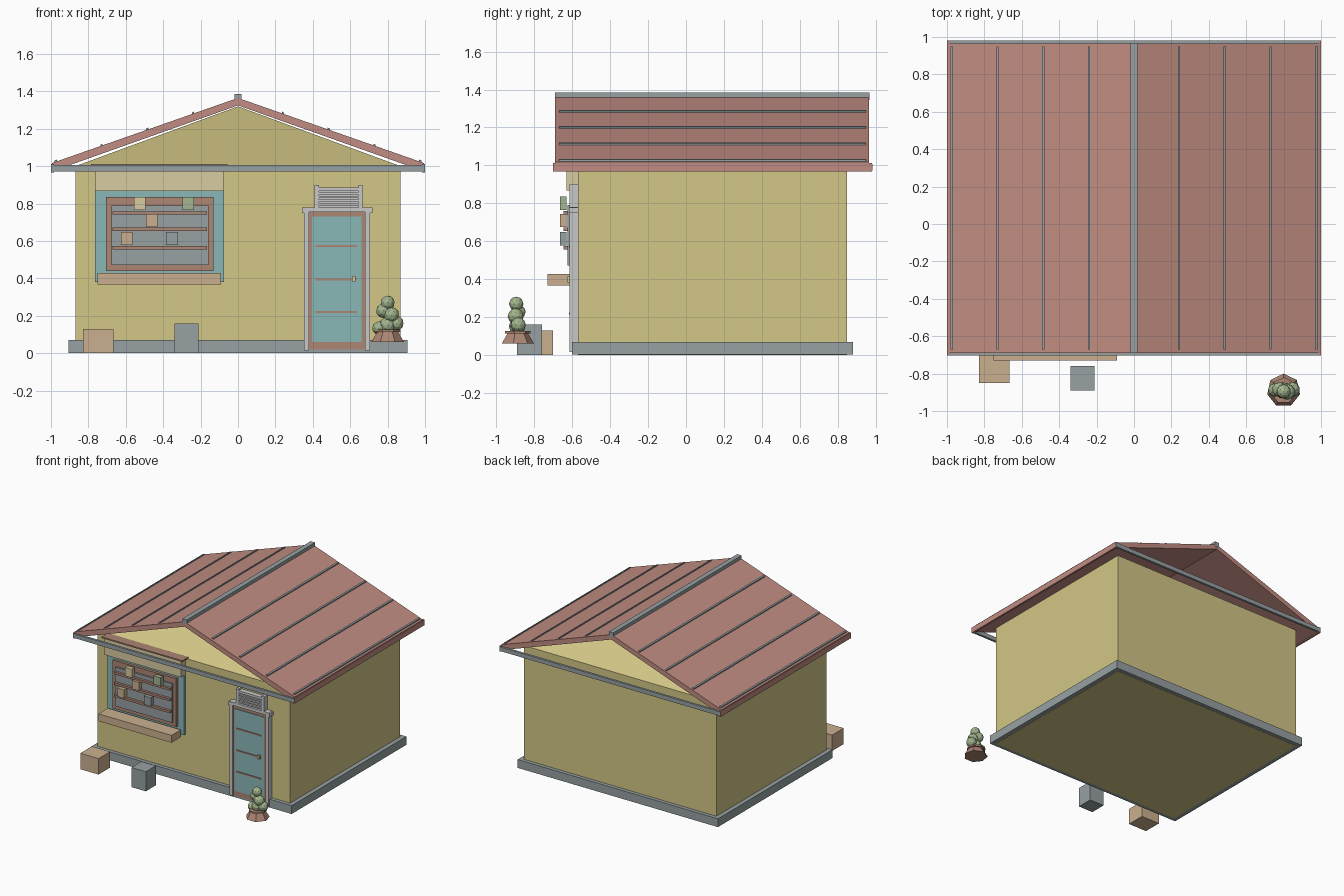
import bpy, bmesh, math
from mathutils import Matrix, Vector

if "Cube" in bpy.data.objects:
    bpy.data.objects.remove(bpy.data.objects["Cube"])


def mat(name, r, g, b):
    m = bpy.data.materials.new(name)
    lin = [((c / 255 + 0.055) / 1.055) ** 2.4 for c in (r, g, b)]
    m.diffuse_color = (*lin, 1)
    m.use_nodes = True
    m.node_tree.nodes["Principled BSDF"].inputs["Base Color"].default_value = m.diffuse_color
    return m


WALL = mat("yellow_plaster", 211, 199, 134)
ROOF = mat("red_roof", 192, 140, 130)
GREY = mat("blue_grey", 151, 161, 163)
TEAL = mat("teal_paint", 138, 183, 183)
TAN = mat("tan_wood", 203, 176, 143)
CREAM = mat("cream", 217, 204, 162)
PALE = mat("pale_trim", 200, 201, 200)
BROWN = mat("brown_wood", 172, 134, 116)
LEAF = mat("leaf_green", 163, 182, 142)


def finish(name, bm, material):
    bmesh.ops.recalc_face_normals(bm, faces=bm.faces)
    me = bpy.data.meshes.new(name)
    bm.to_mesh(me)
    bm.free()
    me.materials.append(material)
    ob = bpy.data.objects.new(name, me)
    bpy.context.collection.objects.link(ob)
    return ob


def prism(name, profile, y0, y1, material):
    """Extrude an xz profile along y."""
    bm = bmesh.new()
    f = bm.faces.new([bm.verts.new((x, y0, z)) for x, z in profile])
    r = bmesh.ops.extrude_face_region(bm, geom=[f])
    bmesh.ops.translate(bm, vec=(0, y1 - y0, 0),
                        verts=[v for v in r["geom"] if isinstance(v, bmesh.types.BMVert)])
    return finish(name, bm, material)


def box(name, x0, x1, y0, y1, z0, z1, material):
    return prism(name, [(x0, z0), (x1, z0), (x1, z1), (x0, z1)], y0, y1, material)


def cone(name, loc, r1, r2, z0, z1, sides, material, turn=0):
    bm = bmesh.new()
    bmesh.ops.create_cone(bm, cap_ends=True, segments=sides, radius1=r1, radius2=r2, depth=z1 - z0,
                          matrix=Matrix.Translation((*loc, (z0 + z1) / 2)) @ Matrix.Rotation(turn, 4, 'Z'))
    return finish(name, bm, material)


# Foundation and walls
box("foundation", -0.905, 0.905, -0.60, 0.88, 0.002, 0.07, GREY)
box("walls", -0.87, 0.87, -0.57, 0.85, 0, 1.0, WALL)

# Pyramid-shaped attic filling under the roof
bm = bmesh.new()
base = [bm.verts.new((x, y, 1.0)) for x, y in ((-.87, -.57), (.87, -.57), (.87, .85), (-.87, .85))]
apex = bm.verts.new((0, 0.14, 1.32))
bm.faces.new(base)
for i in range(4):
    bm.faces.new((base[i], base[(i + 1) % 4], apex))
finish("attic", bm, WALL)


# Roof slopes, eaves and seams, mirrored left and right
def roof_z(x):
    return 1.365 - 0.35 * abs(x)


for s, side in ((-1, "left"), (1, "right")):
    prism("roof_" + side, [(0, 1.325), (s * .995, .972), (s * .995, roof_z(.995)), (0, 1.365)], -0.69, 0.965, ROOF)
    box("eave_" + side, s * .985, s, -0.70, 0.98, 0.967, 1.012, ROOF)
    for i, x in enumerate((.24, .485, .73, .975)):
        a, b = s * (x - .006), s * (x + .006)
        prism(f"roof_seam_{side}_{i}", [(a, roof_z(a) - .01), (b, roof_z(b) - .01),
                                        (b, roof_z(b) + .009), (a, roof_z(a) + .009)], -0.67, 0.95, GREY)
box("ridge_cap", -.02, .02, -0.69, 0.967, 1.345, 1.385, GREY)
for name, y in (("front_fascia", -0.702), ("back_fascia", 0.964)):
    box(name, -1, 1, y, y + .018, 0.972, 1.006, GREY)

# Shop window
box("window_surround", -.765, -.075, -.59, -.56, .38, .868, TEAL)
box("window_header", -.765, -.075, -.63, -.56, .868, 1.003, CREAM)
box("header_cap", -.785, -.055, -.64, -.56, 1.003, 1.013, BROWN)
box("window_frame", -.705, -.13, -.612, -.58, .44, .835, BROWN)
box("window_panel", -.675, -.157, -.625, -.60, .472, .79, GREY)
box("window_sill", -.75, -.09, -.73, -.61, .368, .428, TAN)
box("sill_bracket", -.72, -.12, -.63, -.57, .385, .415, TAN)
for i, z in enumerate((.565, .663, .75)):
    box(f"shelf_{i}", -.67, -.165, -.645, -.615, z - .009, z + .009, BROWN)
goods = [(-.525, .765, CREAM), (-.265, .765, LEAF), (-.462, .675, TAN), (-.594, .578, TAN), (-.353, .578, GREY)]
for i, (x, z, m) in enumerate(goods):
    box(f"shelf_goods_{i}", x - .031, x + .031, -.665, -.63, z, z + .07, m)

# Door with frame and louvred transom
box("door_back", .375, .685, -.604, -.56, .02, .755, BROWN)
box("door_panel", .395, .66, -.609, -.60, .06, .73, TEAL)
for i, z in enumerate((.22, .395, .573)):
    box(f"door_strip_{i}", .415, .635, -.616, -.605, z - .005, z + .005, BROWN)
box("door_knob", .61, .628, -.625, -.605, .383, .413, CREAM)
for i, x in enumerate((.353, .68)):
    box(f"door_jamb_{i}", x, x + .027, -.613, -.56, .015, .76, PALE)
box("door_lintel", .353, .707, -.613, -.56, .755, .78, PALE)
for i, x in enumerate((.342, .688)):
    box(f"lintel_block_{i}", x, x + .03, -.616, -.56, .75, .778, PALE)
box("transom_panel", .42, .655, -.595, -.56, .78, .88, PALE)
box("transom_top", .41, .665, -.61, -.56, .868, .887, PALE)
for i, x in enumerate((.41, .643)):
    box(f"transom_post_{i}", x, x + .022, -.613, -.56, .78, .9, PALE)
for i in range(4):
    z = .79 + i * .02
    box(f"louvre_{i}", .43, .645, -.612, -.59, z, z + .011, PALE)

# Crates in front
box("tan_crate", -.83, -.665, -.85, -.70, 0, .13, TAN)
box("grey_crate", -.34, -.21, -.89, -.76, 0, .16, GREY)

# Potted shrub
px, py = .80, -.89
cone("plant_pot", (px, py), .09, .05, .06, .125, 7, BROWN, math.radians(0))
cone("pot_rim", (px, py), .07, .07, .113, .126, 7, BROWN)
leaves = [(0, -.005, .27, .038), (-.022, .005, .228, .04), (.02, -.008, .205, .042),
          (-.047, .003, .135, .036), (.046, .006, .16, .04), (0, 0, .152, .044)]
for i, (x, y, z, r) in enumerate(leaves):
    bm = bmesh.new()
    bmesh.ops.create_icosphere(bm, subdivisions=2, radius=r, matrix=Matrix.Translation((px + x, py + y, z)))
    finish(f"foliage_{i}", bm, LEAF)
